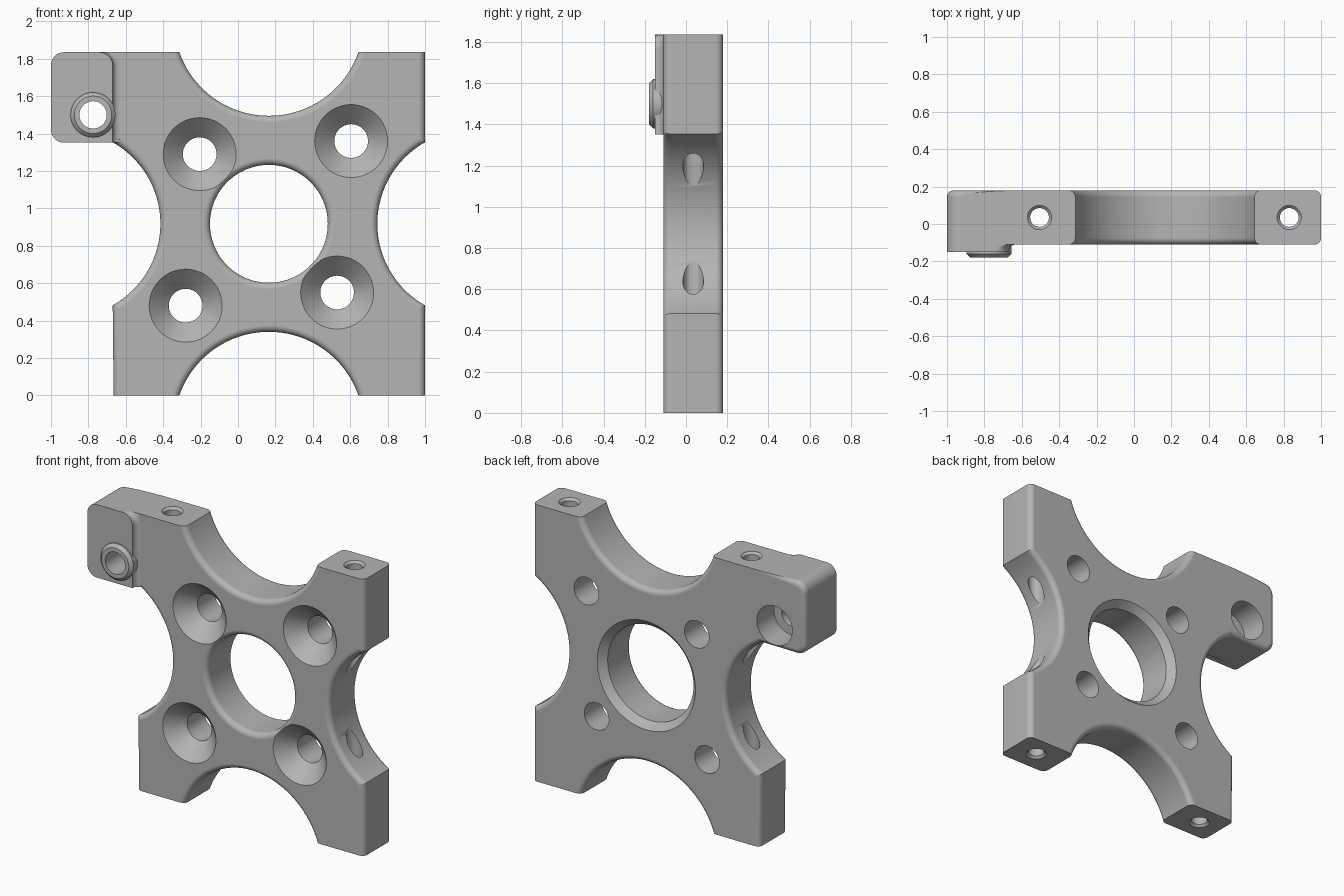
import bpy, bmesh
from math import sin, cos, asin, acos, pi, radians

cube = bpy.data.objects.get("Cube")
if cube:
    bpy.data.objects.remove(cube, do_unlink=True)

metal = bpy.data.materials.new("machined grey")
metal.use_nodes = True
GREY = (0.46, 0.46, 0.46, 1)
metal.diffuse_color = GREY
metal.node_tree.nodes["Principled BSDF"].inputs["Base Color"].default_value = GREY

FRONT, BACK, TOP = -0.11, 0.18, 1.835
PAD = -0.15                      # front of the raised ear pad
MX, MZ = 0.165, TOP / 2          # centre of the plate
LEFT, RIGHT, EAR, EAR_Z = -0.665, 1.0, -1.0, 1.351
FILLET, CORNER = 0.035, 0.07


def arc(cx, cz, r, a0, a1, n):
    steps = [a0 + (a1 - a0) * i / n for i in range(n + 1)]
    return [(cx + r * cos(a), cz + r * sin(a)) for a in steps]


def loft(name, rings):
    """Closed solid through rings of equal point count."""
    bm = bmesh.new()
    loops = [[bm.verts.new(p) for p in ring] for ring in rings]
    n = len(loops[0])
    for a, b in zip(loops, loops[1:]):
        for i in range(n):
            j = (i + 1) % n
            bm.faces.new((a[i], a[j], b[j], b[i]))
    bm.faces.new(loops[0])
    bm.faces.new(loops[-1])
    bmesh.ops.recalc_face_normals(bm, faces=bm.faces)
    mesh = bpy.data.meshes.new(name)
    bm.to_mesh(mesh)
    bm.free()
    mesh.materials.append(metal)
    ob = bpy.data.objects.new(name, mesh)
    bpy.context.collection.objects.link(ob)
    return ob


def lathe(name, profile, a, b, axis="y", n=64):
    """Profile of (radius, depth) turned about an axis through (a, b)."""
    rings = []
    for r, d in profile:
        circle = arc(a, b, r, 0, 2 * pi, n)[:-1]
        rings.append([(u, d, v) if axis == "y" else (u, v, d) for u, v in circle])
    return loft(name, rings)


def cut(ob, cutters):
    bpy.context.view_layer.objects.active = ob
    for c in cutters:
        mod = ob.modifiers.new("cut", "BOOLEAN")
        mod.operation, mod.solver, mod.object = "DIFFERENCE", "EXACT", c
        bpy.ops.object.modifier_apply(modifier=mod.name)


def finish(ob):
    bpy.ops.object.select_all(action="DESELECT")
    ob.select_set(True)
    bpy.context.view_layer.objects.active = ob
    bpy.ops.object.shade_smooth_by_angle(angle=radians(32))
    mod = ob.modifiers.new("flat faces", "WEIGHTED_NORMAL")
    mod.keep_sharp = True


# Outline of the plate with its four scallops and the ear
R_END, R_SIDE = 0.507, 0.5
tilt = asin(0.167 / R_END)
spread = acos(0.245 / R_SIDE)
ear_left = (arc(EAR + CORNER, TOP - CORNER, CORNER, pi / 2, pi, 8)
            + arc(EAR + CORNER, EAR_Z + CORNER, CORNER, pi, 1.5 * pi, 8))
outline = ([(LEFT, 0)]
           + arc(MX, -0.167, R_END, pi - tilt, tilt, 48)
           + [(RIGHT, 0)]
           + arc(RIGHT + 0.245, MZ, R_SIDE, pi + spread, pi - spread, 48)
           + [(RIGHT, TOP)]
           + arc(MX, TOP + 0.167, R_END, -tilt, tilt - pi, 48)
           + ear_left
           + arc(LEFT - 0.25, MZ, R_SIDE, spread, -spread, 48))
plate = loft("plate", [[(x, y, z) for x, z in outline] for y in (FRONT, BACK)])

# Round the rims, leaving the flat top, the flat bottom and the ear front sharp
bm = bmesh.new()
bm.from_mesh(plate.data)
rims = []
for e in bm.edges:
    p, q = (v.co for v in e.verts)
    if abs(p.y - q.y) > 0.01:
        continue
    on_end = any(abs(p.z - h) < 0.001 and abs(q.z - h) < 0.001 for h in (0, TOP))
    on_ear = p.y < 0 and max(p.x, q.x) < LEFT + 0.008 and min(p.z, q.z) > 1.3
    if not on_end and not on_ear:
        rims.append(e)
bmesh.ops.bevel(bm, geom=rims, offset=FILLET, offset_type="OFFSET", segments=5,
                profile=0.5, affect="EDGES", clamp_overlap=False)
bm.to_mesh(plate.data)
bm.free()

# Raised ear pad, flaring into the plate
def pad_ring(flare, y):
    edge = -0.67 + flare
    pts = ear_left + [(edge, EAR_Z)] + arc(edge - CORNER - flare, TOP - CORNER,
                                           CORNER + flare, 0, pi / 2.02, 8)
    return [(x, y, min(z, TOP)) for x, z in pts]


curve = [i * pi / 10 for i in range(6)]
pad = loft("ear_pad", [pad_ring(0, PAD)] + [
    pad_ring(FILLET * (1 - cos(t)), FRONT - FILLET + FILLET * sin(t)) for t in curve])

# Chamfered boss on the pad
BX, BZ = -0.775, 1.5
boss = lathe("ear_boss", [(0.12, FRONT), (0.12, PAD - 0.01), (0.1, PAD - 0.03)], BX, BZ)

# Cutters: central bore, countersunk holes, ear hole, long vertical holes
bore = lathe("bore_cutter", [(0.35, FRONT - 0.05)]
             + [(0.35 - FILLET * sin(t), FRONT + FILLET - FILLET * cos(t)) for t in curve]
             + [(0.315, BACK - 0.045), (0.38, BACK + 0.02)], MX, MZ, n=96)
sinks = [lathe("countersink_cutter",
               [(0.215, FRONT - 0.02), (0.09, FRONT + 0.105), (0.09, BACK + 0.1)], x, z)
         for x, z in ((-0.205, 1.29), (0.605, 1.36), (-0.28, 0.48), (0.53, 0.55))]
ear_hole = lathe("ear_hole_cutter",
                 [(0.073, -0.3), (0.073, 0), (0.13, 0), (0.13, BACK + 0.1)], BX, BZ)
drills = [lathe("drill_cutter",
                [(0.075, -0.01), (0.05, 0.015), (0.05, TOP - 0.015), (0.075, TOP + 0.01)],
                x, 0.035, axis="z", n=40)
          for x in (-0.505, 0.83)]

cut(plate, [bore, ear_hole] + sinks + drills)
cut(pad, [ear_hole])
cut(boss, [ear_hole])
for c in [bore, ear_hole] + sinks + drills:
    bpy.data.objects.remove(c, do_unlink=True)
for part in (plate, pad, boss):
    finish(part)
